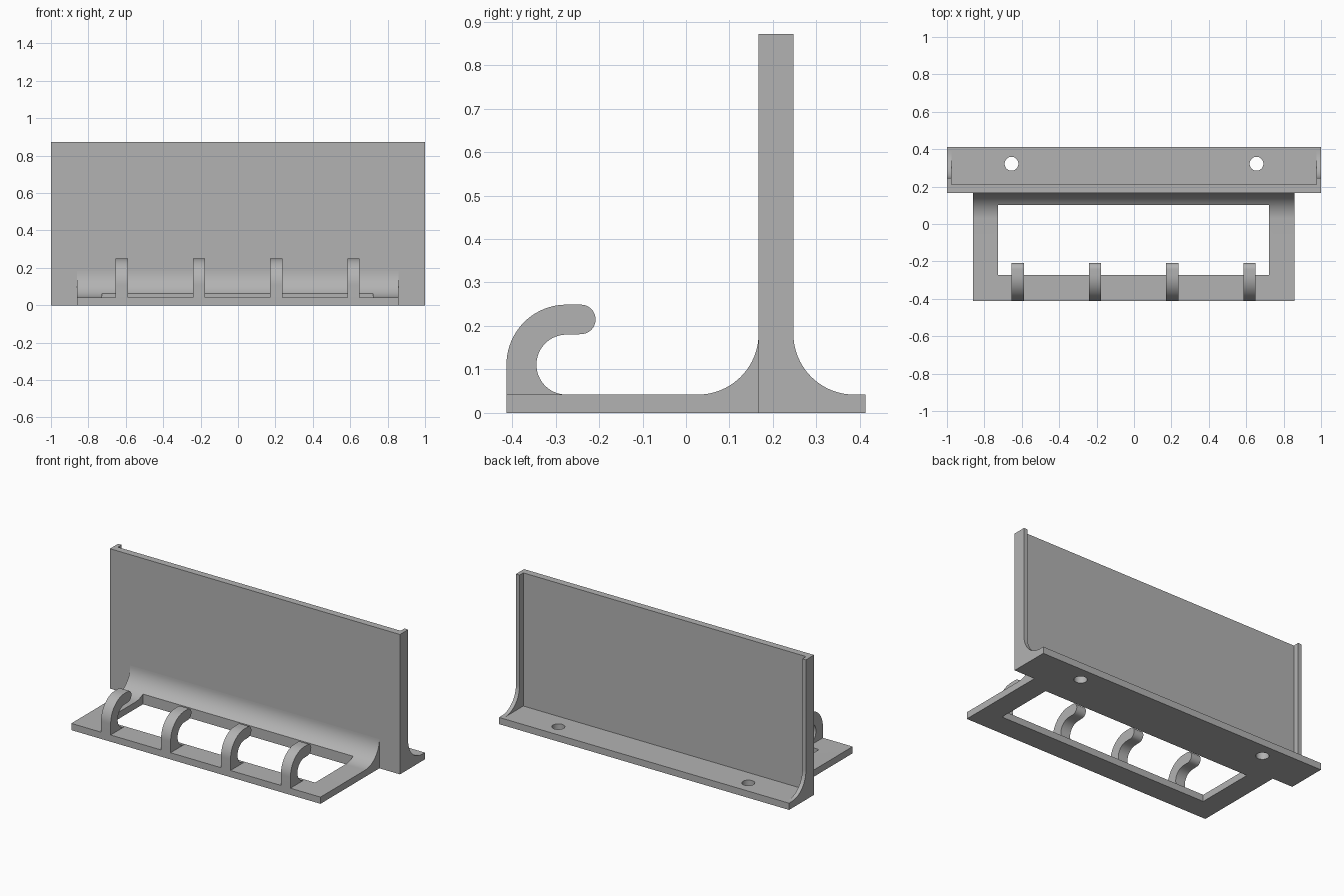
import bpy, bmesh
from math import sin, cos, radians

if "Cube" in bpy.data.objects:
    bpy.data.objects.remove(bpy.data.objects["Cube"], do_unlink=True)

grey = bpy.data.materials.new("plain_grey")
grey.use_nodes = True
COLOUR = (0.45, 0.45, 0.45, 1)
grey.diffuse_color = COLOUR
grey.node_tree.nodes["Principled BSDF"].inputs["Base Color"].default_value = COLOUR

# Main dimensions
FRONT, BACK = -0.413, 0.413
WALL_FRONT, WALL_BACK, RIB_BACK = 0.167, 0.21, 0.247
BASE, TOP, FILLET = 0.042, 0.872, 0.14


def arc(cy, cz, r, start, end, steps=20):
    """Points on a circular arc in the y-z plane, angles in degrees."""
    angles = [radians(start + (end - start) * i / steps) for i in range(steps + 1)]
    return [(cy + r * cos(a), cz + r * sin(a)) for a in angles]


def extrude(name, profile, x0, x1):
    """Extrude a y-z profile from x0 to x1."""
    bm = bmesh.new()
    face = bm.faces.new([bm.verts.new((x0, y, z)) for y, z in profile])
    moved = bmesh.ops.extrude_face_region(bm, geom=[face])["geom"]
    verts = [v for v in moved if isinstance(v, bmesh.types.BMVert)]
    bmesh.ops.translate(bm, vec=(x1 - x0, 0, 0), verts=verts)
    bmesh.ops.recalc_face_normals(bm, faces=bm.faces)
    mesh = bpy.data.meshes.new(name)
    bm.to_mesh(mesh)
    bm.free()
    mesh.materials.append(grey)
    obj = bpy.data.objects.new(name, mesh)
    bpy.context.collection.objects.link(obj)
    return obj


def activate(obj):
    bpy.ops.object.select_all(action="DESELECT")
    obj.select_set(True)
    bpy.context.view_layer.objects.active = obj


def cut(obj, cutter):
    """Subtract the cutter and discard it."""
    cutter.hide_render = True
    mod = obj.modifiers.new("opening", "BOOLEAN")
    mod.operation, mod.solver, mod.object = "DIFFERENCE", "EXACT", cutter
    activate(obj)
    bpy.ops.object.modifier_apply(modifier=mod.name)
    bpy.data.objects.remove(cutter, do_unlink=True)


# Upright wall with its rear foot, as one angled section
wall = extrude("wall_and_foot", [
    (WALL_FRONT, 0), (BACK, 0), (BACK, BASE), (WALL_BACK, BASE),
    (WALL_BACK, TOP), (WALL_FRONT, TOP)], -1, 1)

# Screw holes through the foot
for x in (-0.655, 0.655):
    bpy.ops.mesh.primitive_cylinder_add(vertices=40, radius=0.037, depth=0.3, location=(x, 0.322, 0))
    cut(wall, bpy.context.object)

# End ribs that flare into the foot
rib_profile = [(WALL_BACK, BASE)] + \
    arc(RIB_BACK + FILLET, BASE + FILLET, FILLET, 270, 180) + \
    [(RIB_BACK, TOP), (WALL_BACK, TOP)]
ribs = [extrude("right_rib", rib_profile, -1, -0.975),
        extrude("left_rib", rib_profile, 0.975, 1)]

# Front frame with a curved rise to the wall
frame = extrude("front_frame", [(WALL_FRONT, 0), (FRONT, 0), (FRONT, BASE)] +
                arc(WALL_FRONT - FILLET, BASE + FILLET, FILLET, 270, 360), -0.86, 0.858)
cut(frame, extrude("window_cutter", [(-0.272, -1), (0.102, -1), (0.102, 1), (-0.272, 1)],
                   -0.727, 0.722))

# Curled hooks along the front rail
BEND_Y, BEND_Z = -0.275, 0.111
hook_profile = [(FRONT, BASE)] + \
    arc(BEND_Y, BEND_Z, 0.138, 180, 90) + \
    arc(-0.242, 0.215, 0.034, 90, -90) + \
    arc(BEND_Y, BEND_Z, 0.069, 90, 270, 32)
hooks = []
for i in range(4):
    x = -0.622 + 0.4133 * i
    hooks.append(extrude(f"hook_{i + 1}", hook_profile, x - 0.033, x + 0.033))

# Smooth the curves and keep the edges crisp
for obj in [wall, frame] + ribs + hooks:
    activate(obj)
    bpy.ops.object.shade_smooth_by_angle(angle=radians(30))
